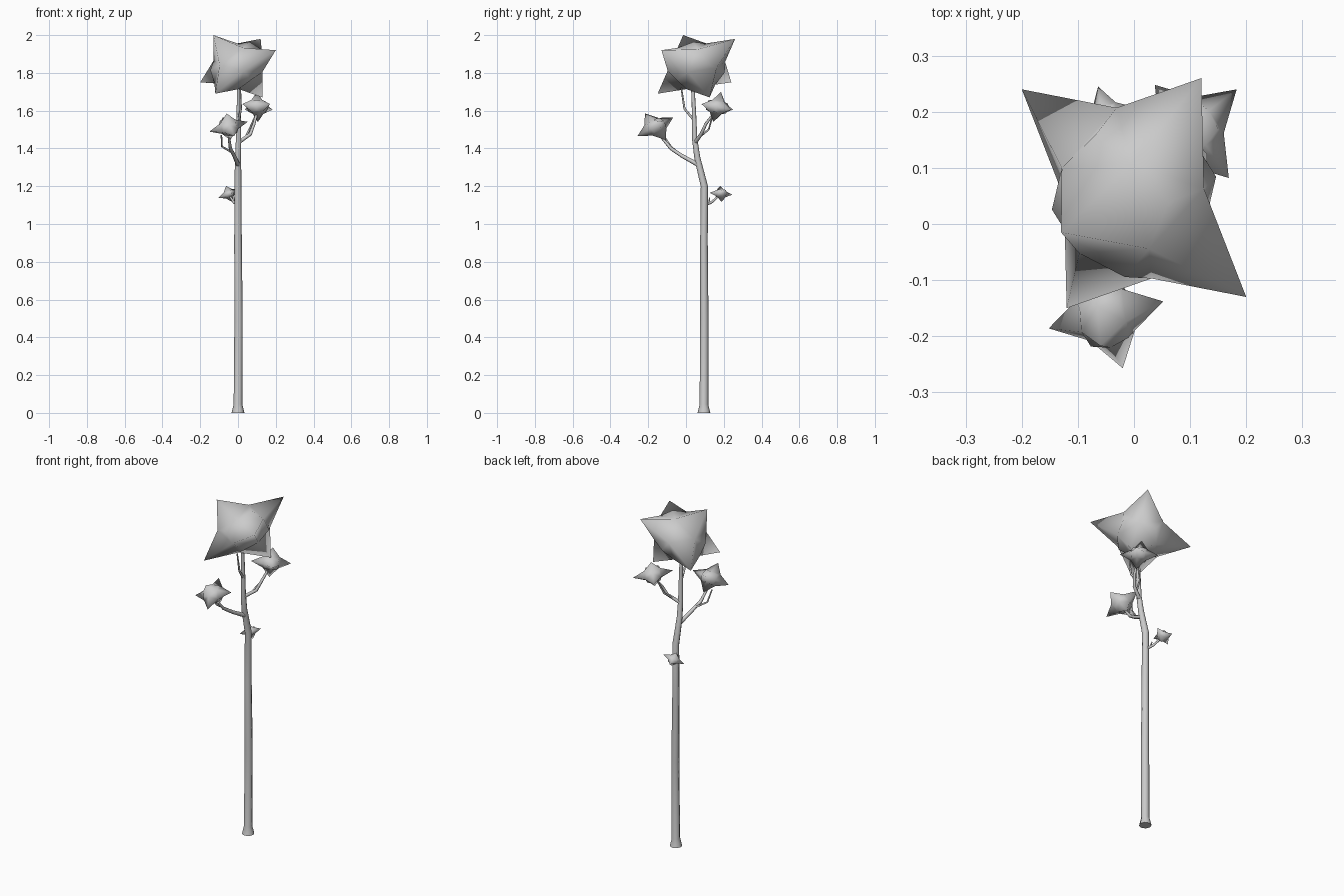
import bpy, bmesh
from mathutils import Vector

if "Cube" in bpy.data.objects:
    bpy.data.objects.remove(bpy.data.objects["Cube"])


# Tapered tube along points of (x, y, z, radius)
def limb(name, pts):
    cu = bpy.data.curves.new(name, 'CURVE')
    cu.dimensions = '3D'
    cu.bevel_depth = 1.0
    cu.bevel_resolution = 2
    cu.use_fill_caps = True
    sp = cu.splines.new('POLY')
    sp.points.add(len(pts) - 1)
    for p, (x, y, z, r) in zip(sp.points, pts):
        p.co = (x, y, z, 1)
        p.radius = r
    ob = bpy.data.objects.new(name, cu)
    bpy.context.collection.objects.link(ob)
    bpy.ops.object.select_all(action='DESELECT')
    ob.select_set(True)
    bpy.context.view_layer.objects.active = ob
    bpy.ops.object.convert(target='MESH')
    bpy.ops.object.shade_smooth_by_angle(angle=0.9)


# Six-pointed leaf clump: octahedron spikes, pulled-in edges, rounded faces
def clump(name, centre, a, b, c):
    a, b, c = Vector(a), Vector(b), Vector(c)
    centre = Vector(centre)
    bm = bmesh.new()
    cache = {}

    def vert(p):
        key = tuple(round(v, 5) for v in p)
        if key not in cache:
            cache[key] = bm.verts.new(centre + p)
        return cache[key]

    for i in (1, -1):
        for j in (1, -1):
            for k in (1, -1):
                t = [a * i, b * j, c * k]
                mids = [(t[n] + t[(n + 1) % 3]) * 0.39 for n in range(3)]
                face_mid = vert((t[0] + t[1] + t[2]) * 0.325)
                for n in range(3):
                    m0, m1 = vert(mids[n - 1]), vert(mids[n])
                    bm.faces.new((vert(t[n]), m1, m0))
                    bm.faces.new((m0, m1, face_mid))
    bmesh.ops.recalc_face_normals(bm, faces=bm.faces)
    for f in bm.faces:
        f.smooth = True
    me = bpy.data.meshes.new(name)
    bm.to_mesh(me)
    bm.free()
    bpy.context.collection.objects.link(bpy.data.objects.new(name, me))


# Trunk with flared foot
limb("trunk", [(0, .095, 0, .034), (0, .095, .045, .023), (.003, .097, .5, .022),
               (0, .095, .9, .020), (0, .097, 1.2, .019), (0, .06, 1.35, .016),
               (.003, .046, 1.45, .014), (.004, .042, 1.6, .011), (.004, .035, 1.75, .009)])

# Branches and twigs
limb("front_branch", [(0, .062, 1.315, .012), (-.02, -.02, 1.36, .010),
                      (-.04, -.08, 1.40, .009), (-.05, -.14, 1.47, .006)])
limb("front_twig", [(-.025, -.04, 1.375, .006), (-.085, -.08, 1.41, .005), (-.088, -.12, 1.47, .004)])
limb("rear_branch", [(0, .048, 1.43, .011), (.065, .08, 1.475, .009),
                     (.085, .105, 1.53, .008), (.1, .15, 1.59, .006)])
limb("rear_twig", [(.04, .07, 1.46, .006), (.06, .12, 1.50, .005), (.09, .14, 1.57, .004)])
limb("low_branch", [(0, .10, 1.1, .008), (-.022, .135, 1.115, .007), (-.045, .175, 1.15, .005)])
limb("low_twig", [(-.012, .12, 1.107, .004), (-.022, .125, 1.14, .003)])
limb("top_twig", [(.004, .042, 1.55, .007), (.015, -.008, 1.61, .006), (.012, -.025, 1.72, .004)])

# Leaf clumps: centre and three spike axes
clump("crown", (0, .055, 1.835), (.12, .205, .145), (.2, -.185, .085), (-.13, -.07, .165))
clump("front_leaves", (-.05, -.162, 1.515), (.102, .024, .026), (.03, -.095, -.05), (-.01, -.055, .07))
clump("rear_leaves", (.103, .165, 1.62), (.08, .075, -.015), (.066, -.083, .015), (-.002, .02, .08))
clump("low_leaves", (-.048, .185, 1.16), (-.016, .06, -.005), (-.055, -.022, -.022), (-.015, -.003, .042))
